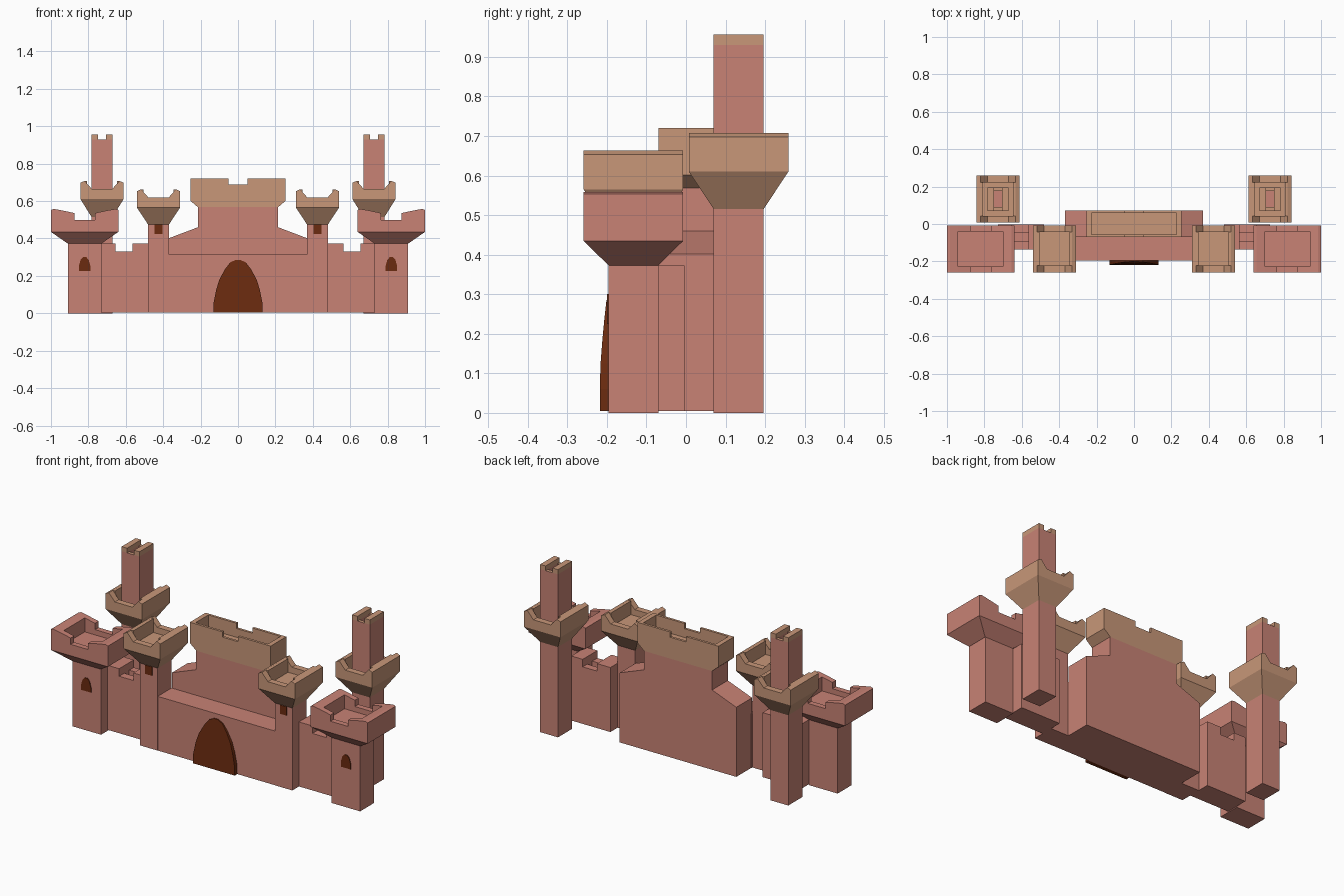
import bpy, bmesh, math

if "Cube" in bpy.data.objects:
    bpy.data.objects.remove(bpy.data.objects["Cube"])


def material(name, rgb):
    m = bpy.data.materials.new(name)
    m.diffuse_color = (*rgb, 1)
    m.use_nodes = True
    m.node_tree.nodes["Principled BSDF"].inputs["Base Color"].default_value = m.diffuse_color
    return m


RED = material("red_stone", (0.58, 0.225, 0.178))
TAN = material("tan_stone", (0.578, 0.31, 0.19))
BROWN = material("dark_brown", (0.147, 0.024, 0.005))


def prism(bm, profile, y0, y1):
    """Extrude an x-z outline from y0 to y1."""
    a = [bm.verts.new((x, y0, z)) for x, z in profile]
    b = [bm.verts.new((x, y1, z)) for x, z in profile]
    n = len(a)
    bm.faces.new(a)
    bm.faces.new(b[::-1])
    for i in range(n):
        j = (i + 1) % n
        bm.faces.new((a[i], b[i], b[j], a[j]))


def frustum(bm, cx, cy, bottom, top):
    """Rectangular flare; bottom and top are (half x, half y, z)."""
    rings = [[bm.verts.new((cx + sx * hx, cy + sy * hy, z))
              for sx, sy in ((-1, -1), (1, -1), (1, 1), (-1, 1))]
             for hx, hy, z in (bottom, top)]
    lo, hi = rings
    bm.faces.new(lo)
    bm.faces.new(hi)
    for i in range(4):
        j = (i + 1) % 4
        bm.faces.new((lo[i], lo[j], hi[j], hi[i]))


def finish(name, bm, mat, mirror=False):
    bmesh.ops.recalc_face_normals(bm, faces=bm.faces[:])
    me = bpy.data.meshes.new(name)
    bm.to_mesh(me)
    bm.free()
    me.materials.append(mat)
    ob = bpy.data.objects.new(name, me)
    bpy.context.collection.objects.link(ob)
    if mirror:
        ob.modifiers.new("mirror", 'MIRROR').use_mirror_merge = False
    return ob


def slices(name, parts, mat, mirror=False, flare=None):
    bm = bmesh.new()
    for p in parts:
        prism(bm, *p)
    if flare:
        frustum(bm, *flare)
    return finish(name, bm, mat, mirror)


def rect(x0, x1, z0, z1):
    return [(x0, z0), (x1, z0), (x1, z1), (x0, z1)]


def sym(cx, half):
    """Mirror a right-hand outline (bottom to top centre) about cx."""
    return [(cx + x, z) for x, z in half] + [(cx - x, z) for x, z in reversed(half)]


def cup(name, cx, cy, hx, hy, t, foot, zs, crest, floor, mat):
    """Flared battlement: crest is the outline of the front and back walls."""
    z_foot, z_rim = zs
    y0, y1 = cy - hy, cy + hy
    ends = sym(cx, [(hx, z_rim)] + crest)
    tx, ty = t
    top = [p for p in crest if p[0] >= hx - tx]
    mid = sym(cx, [(hx, z_rim)] + top + [(hx - tx, top[-1][1]), (hx - tx, floor)])
    slices(name, [(ends, y0, y0 + ty), (mid, y0 + ty, y1 - ty), (ends, y1 - ty, y1)],
           mat, True, (cx, cy, (*foot, z_foot), (hx, hy, z_rim)))


B = 0.005

# Outer front towers
slices("outer_tower", [(rect(0.727, 0.908, 0, 0.376), -0.196, -0.07)], RED, True)
cup("outer_tower_battlement", 0.82, -0.133, 0.18, 0.126, (0.06, 0.032), (0.09, 0.063),
    (0.373, 0.435),
    [(0.18, 0.553), (0.165, 0.558), (0.12, 0.55), (0.055, 0.536), (0.055, 0.5)], 0.47, RED)

# Inner front towers
slices("inner_tower", [(rect(0.37, 0.48, B, 0.477), -0.196, -0.07)], RED, True)
crest = [(0.115, 0.088), (0.093, 0.098), (0.055, 0.055)]
cup("inner_tower_battlement", 0.425, -0.133, 0.115, 0.126, (0.036, 0.036), (0.056, 0.063),
    (0.475, 0.565), [(x, z + 0.565) for x, z in crest], 0.585, TAN)

# Rear towers with tall spires
SX, SY = 0.727, 0.133
slices("rear_tower", [(rect(SX - 0.056, SX + 0.056, 0, 0.89), SY - 0.063, SY + 0.063)],
       RED, True)
cup("rear_tower_battlement", SX, SY, 0.115, 0.126, (0.036, 0.036), (0.056, 0.063),
    (0.515, 0.61), [(x, z + 0.61) for x, z in crest], 0.63, TAN)
solid, open_ = rect(SX - 0.056, SX + 0.056, 0.89, 0.93), []
walls = []
for s in (-1, 1):
    a, b = sorted((SX + s * 0.022, SX + s * 0.056))
    walls.append((a, b))
side = [(rect(a, b, 0.89, 0.93), SY - 0.043, SY + 0.043) for a, b in walls]
ob = slices("spire_rim", [(solid, SY - 0.063, SY - 0.043), (solid, SY + 0.043, SY + 0.063)]
            + side, RED, True)
ob.data.materials.append(TAN)
for f in ob.data.polygons:          # tan sills on top of the rim
    if f.normal.z > 0.9:
        f.material_index = 1
slices("spire_merlons", [(rect(a, b, 0.93, 0.957), SY - 0.063, SY + 0.063)
                         for a, b in walls], TAN, True)


# Side walls with a notch and small pocket
def notched(z):
    return [(0.48, B), (0.727, B), (0.727, 0.373), (0.655, 0.373), (0.655, z),
            (0.565, z), (0.565, 0.373), (0.48, 0.373)]


slices("side_wall", [(notched(0.33), -0.136, -0.09), (notched(0.295), -0.09, -0.045),
                     (notched(0.33), -0.045, -0.004)], RED, True)

# Gatehouse: low front wall, tall body and tan crown
slices("front_wall", [(rect(-0.37, 0.37, B, 0.314), -0.195, -0.06)], RED)
slices("gatehouse", [(sym(0, [(0.368, B), (0.368, 0.402), (0.215, 0.46), (0.215, 0.568)]),
                      -0.07, 0.072)], RED)
shell = [(0.215, 0.568), (0.255, 0.602), (0.255, 0.72)]
face = sym(0, shell + [(0.05, 0.72), (0.05, 0.69)])
inside = sym(0, shell + [(0.228, 0.72), (0.228, 0.64)])
slices("gatehouse_crown", [(face, -0.07, -0.056), (inside, -0.056, 0.058),
                           (face, 0.058, 0.072)], TAN)

# Arched door, leaning back towards its top
door = sym(0, [(0.132, B), (0.13, 0.06), (0.117, 0.125), (0.1, 0.18), (0.07, 0.235),
               (0.042, 0.272), (0.012, 0.286)])
bm = bmesh.new()
prism(bm, door, -0.218, -0.19)
for v in bm.verts:
    if v.co.y < -0.2:
        v.co.y += 0.017 * max(0, (v.co.z - 0.08) / 0.206) ** 1.4
finish("door", bm, BROWN)

# Window plates
slices("outer_window", [(sym(0.82, [(0.031, 0.225), (0.031, 0.252), (0.022, 0.285),
                                    (0.009, 0.3)]), -0.2, -0.194)], BROWN, True)
slices("inner_window", [(rect(0.404, 0.446, 0.424, 0.474), -0.2, -0.194)], BROWN, True)
